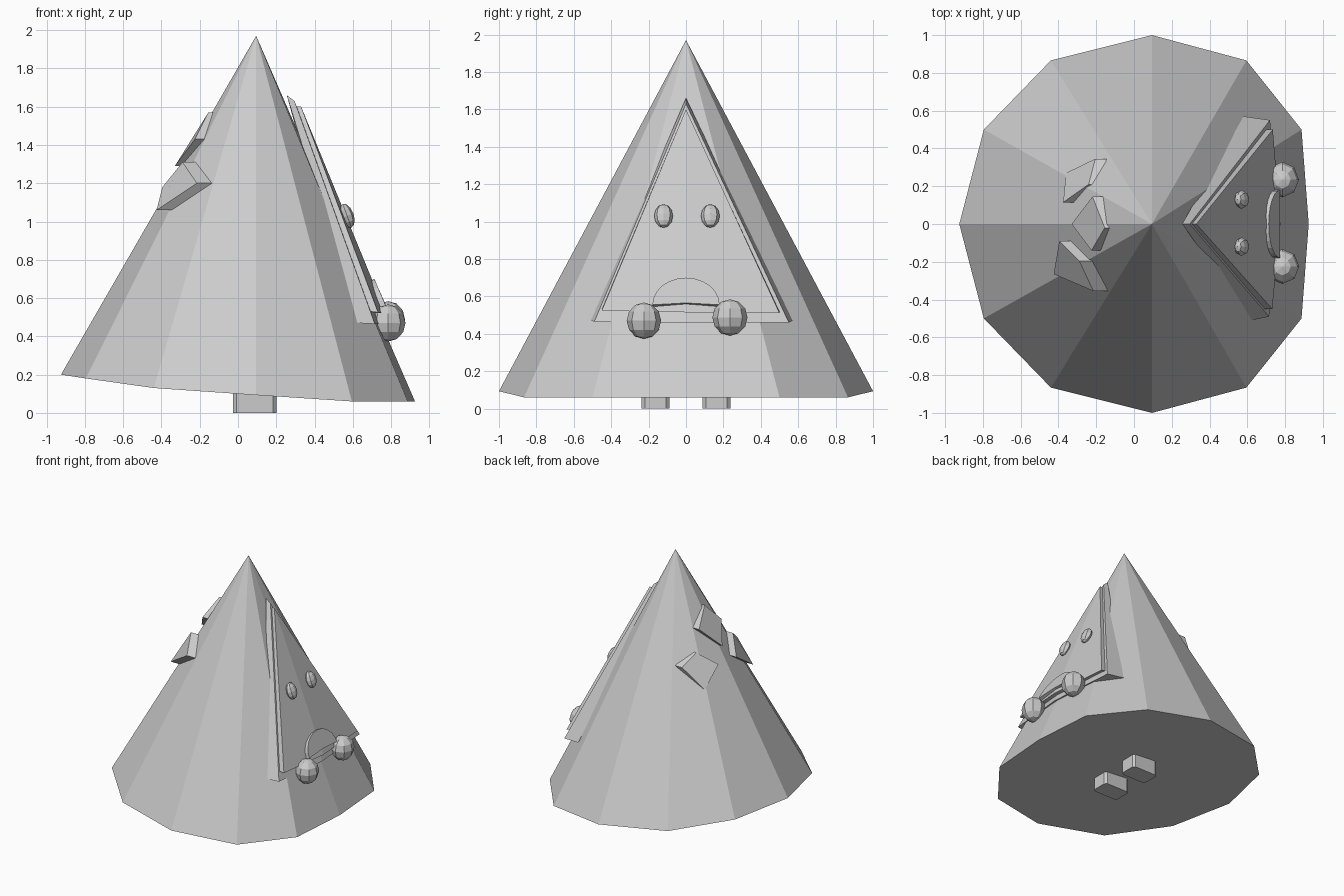
import bpy
import bmesh
import math
from mathutils import Vector

cube = bpy.data.objects.get("Cube")
if cube:
    bpy.data.objects.remove(cube, do_unlink=True)

GREY = (0.6, 0.6, 0.6, 1)
grey = bpy.data.materials.new("plain grey")
grey.use_nodes = True
grey.diffuse_color = GREY
for node in grey.node_tree.nodes:
    if node.type == 'BSDF_PRINCIPLED':
        node.inputs["Base Color"].default_value = GREY


def finish(name, bm):
    bmesh.ops.recalc_face_normals(bm, faces=bm.faces)
    mesh = bpy.data.meshes.new(name)
    bm.to_mesh(mesh)
    bm.free()
    mesh.materials.append(grey)
    obj = bpy.data.objects.new(name, mesh)
    bpy.context.collection.objects.link(obj)
    return obj


def slab(name, outline, push):
    """Solid between an outline and the same outline moved by push."""
    bm = bmesh.new()
    front = [bm.verts.new(p) for p in outline]
    back = [bm.verts.new(Vector(p) + Vector(push)) for p in outline]
    bm.faces.new(front)
    bm.faces.new(back)
    for i in range(len(front)):
        j = (i + 1) % len(front)
        bm.faces.new((front[i], front[j], back[j], back[i]))
    return finish(name, bm)


def bent_plate(name, top, left, middle, right, backs):
    """Triangular plate folded along its middle to follow the body."""
    bm = bmesh.new()
    t, l, m, r = [bm.verts.new(p) for p in (top, left, middle, right)]
    tb, lb, mb, rb = [bm.verts.new(p) for p in backs]
    for f in ((t, l, m), (t, m, r), (tb, mb, lb), (tb, rb, mb),
              (t, tb, lb, l), (l, lb, mb, m), (m, mb, rb, r), (r, rb, tb, t)):
        bm.faces.new(f)
    return finish(name, bm)


def ball(name, centre, size, tilt=0):
    bm = bmesh.new()
    bmesh.ops.create_uvsphere(bm, u_segments=8, v_segments=6, radius=1)
    obj = finish(name, bm)
    obj.location = centre
    obj.scale = size
    obj.rotation_euler.y = tilt
    return obj


# Twelve-sided cone body with a rim that rises towards the back
rim = [(0.925, 0.06), (0.887, 0.06), (0.595, 0.06), (0.095, 0.093),
       (-0.44, 0.13), (-0.795, 0.18), (-0.925, 0.2)]
bm = bmesh.new()
apex = bm.verts.new((0.095, 0, 1.97))
ring = []
for i in range(12):
    x, z = rim[min(i, 12 - i)]
    ring.append(bm.verts.new((x, math.sin(math.radians(30 * i)), z)))
for i in range(12):
    bm.faces.new((apex, ring[i], ring[(i + 1) % 12]))
bm.faces.new(ring)
finish("cone_body", bm)

# Two stacked triangular face plates
bent_plate("face_frame", (0.295, 0, 1.63), (0.715, -0.49, 0.465), (0.765, 0, 0.46),
           (0.72, 0.55, 0.46),
           [(0.255, 0, 1.66), (0.62, -0.51, 0.47), (0.65, 0, 0.47), (0.58, 0.57, 0.47)])
bent_plate("face_panel", (0.33, 0, 1.6), (0.732, -0.45, 0.525), (0.775, 0, 0.515),
           (0.735, 0.5, 0.51),
           [(0.28, 0, 1.6), (0.69, -0.45, 0.53), (0.70, 0, 0.52), (0.69, 0.5, 0.52)])

# Half-round mouth with a slightly arched lower edge
mouth = []
for i in range(13):
    a = math.pi * i / 12
    z = 0.555 + 0.145 * math.sin(a)
    mouth.append((0.772 - 0.42 * (z - 0.56), 0.18 * math.cos(a), z))
mouth.append((0.772, 0, 0.565))
slab("mouth", mouth, (-0.04, 0, -0.015))

# Eyes and hands
ball("right_eye", (0.57, -0.12, 1.03), (0.035, 0.05, 0.066), -0.35)
ball("left_eye", (0.57, 0.13, 1.03), (0.035, 0.05, 0.066), -0.35)
ball("right_hand", (0.785, -0.225, 0.47), (0.09, 0.092, 0.097))
ball("left_hand", (0.785, 0.235, 0.487), (0.088, 0.094, 0.097))

# Tilted square scales on the back slope
slab("upper_scale", [(-0.33, 0, 1.29), (-0.22, 0.145, 1.45),
                     (-0.155, -0.02, 1.57), (-0.225, -0.14, 1.43)], (0.09, 0, 0))
slab("near_scale", [(-0.425, -0.265, 1.06), (-0.395, -0.09, 1.18),
                    (-0.29, -0.195, 1.31), (-0.215, -0.355, 1.2)], (0.08, 0, 0))
slab("far_scale", [(-0.375, 0.115, 1.195), (-0.36, 0.27, 1.04),
                   (-0.205, 0.345, 1.21), (-0.24, 0.21, 1.29)], (0.06, 0, 0))

# Short feet with chamfered corners
for name, y in (("right_foot", -0.163), ("left_foot", 0.163)):
    x0, x1, w, c = -0.025, 0.2, 0.074, 0.018
    outline = [(x0 + c, y - w, 0), (x1 - c, y - w, 0), (x1, y - w + c, 0),
               (x1, y + w - c, 0), (x1 - c, y + w, 0), (x0 + c, y + w, 0),
               (x0, y + w - c, 0), (x0, y - w + c, 0)]
    slab(name, outline, (0, 0, 0.12))
